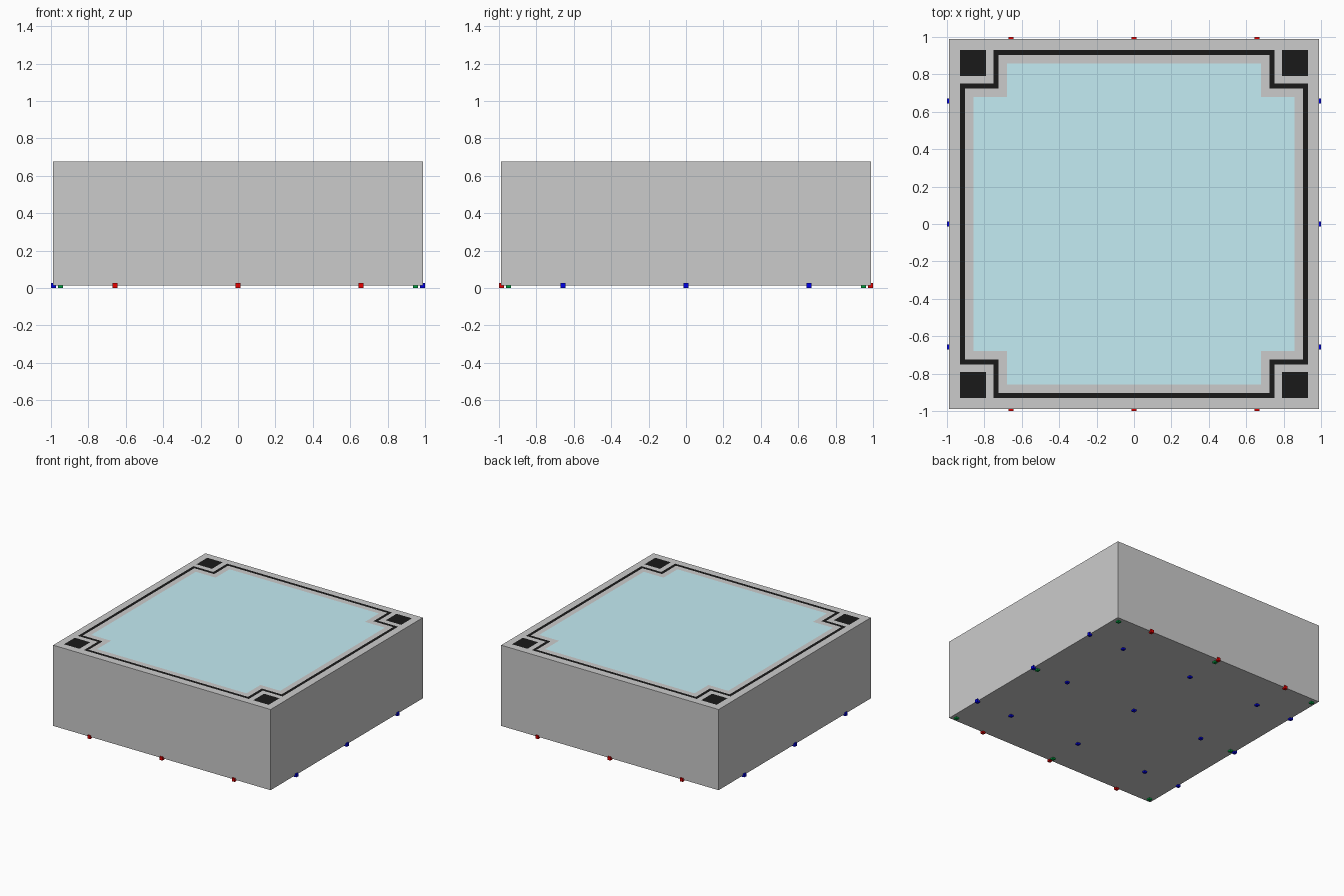
import bpy, bmesh

if "Cube" in bpy.data.objects:
    bpy.data.objects.remove(bpy.data.objects["Cube"])

H, Z0, Z1 = 0.988, 0.013, 0.676   # body half width, underside, top
LIFT = 0.001                      # inlay height above the top


def material(name, rgb):
    m = bpy.data.materials.new(name)
    m.diffuse_color = (*rgb, 1)
    m.use_nodes = True
    m.node_tree.nodes["Principled BSDF"].inputs["Base Color"].default_value = m.diffuse_color
    return m


teal = material("teal", (0.55, 0.84, 0.90))
black = material("black", (0.01, 0.01, 0.01))
red = material("red", (0.8, 0.0, 0.0))
blue = material("blue", (0.0, 0.0, 0.8))
green = material("green", (0.0, 0.35, 0.05))


def finish(name, bm, mat=None):
    me = bpy.data.meshes.new(name)
    bm.to_mesh(me)
    bm.free()
    ob = bpy.data.objects.new(name, me)
    bpy.context.collection.objects.link(ob)
    if mat:
        me.materials.append(mat)
    return ob


def box(bm, center, size):
    verts = bmesh.ops.create_cube(bm, size=1)["verts"]
    bmesh.ops.scale(bm, vec=size, verts=verts)
    bmesh.ops.translate(bm, vec=center, verts=verts)


def boxes(name, centers, size, mat=None):
    bm = bmesh.new()
    for c in centers:
        box(bm, c, size)
    finish(name, bm, mat)


def notched_outline(bm, e, n):
    """Square of half width e with square notches cut in from n, anticlockwise."""
    quarter = [(e, n), (n, n), (n, e)]
    pts = []
    for _ in range(4):
        pts += quarter
        quarter = [(-y, x) for x, y in quarter]
    return [bm.verts.new((x, y, Z1 + LIFT)) for x, y in pts]


# body block
boxes("body", [(0, 0, (Z0 + Z1) / 2)], (2 * H, 2 * H, Z1 - Z0))

# coloured centre panel with notched corners
bm = bmesh.new()
bm.faces.new(notched_outline(bm, 0.859, 0.679))
finish("top_panel", bm, teal)

# black border line following the notches
bm = bmesh.new()
outer = notched_outline(bm, 0.93, 0.75)
inner = notched_outline(bm, 0.904, 0.724)
for i in range(12):
    j = (i + 1) % 12
    bm.faces.new((outer[i], outer[j], inner[j], inner[i]))
finish("border_line", bm, black)

# black corner squares
bm = bmesh.new()
for sx in (-1, 1):
    for sy in (-1, 1):
        cx, cy, h = sx * 0.86, sy * 0.86, 0.07
        bm.faces.new([bm.verts.new((cx + a * h, cy + b * h, Z1 + LIFT))
                      for a, b in ((-1, -1), (1, -1), (1, 1), (-1, 1))])
finish("corner_squares", bm, black)

# small marker studs around and under the base
P, G, S = 0.657, 0.949, 0.026
steps = (-1, 0, 1)
stud = (S, S, S)
boxes("front_back_studs", [(i * P, s * 0.987, Z0) for i in steps for s in (-1, 1)], stud, red)
boxes("side_studs", [(s * 0.987, i * P, Z0) for i in steps for s in (-1, 1)], stud, blue)
boxes("underside_studs", [(i * P, j * P, Z0) for i in steps for j in steps], stud, blue)
boxes("rim_studs", [(i * G, j * G, Z0) for i in steps for j in steps if i or j], stud, green)
